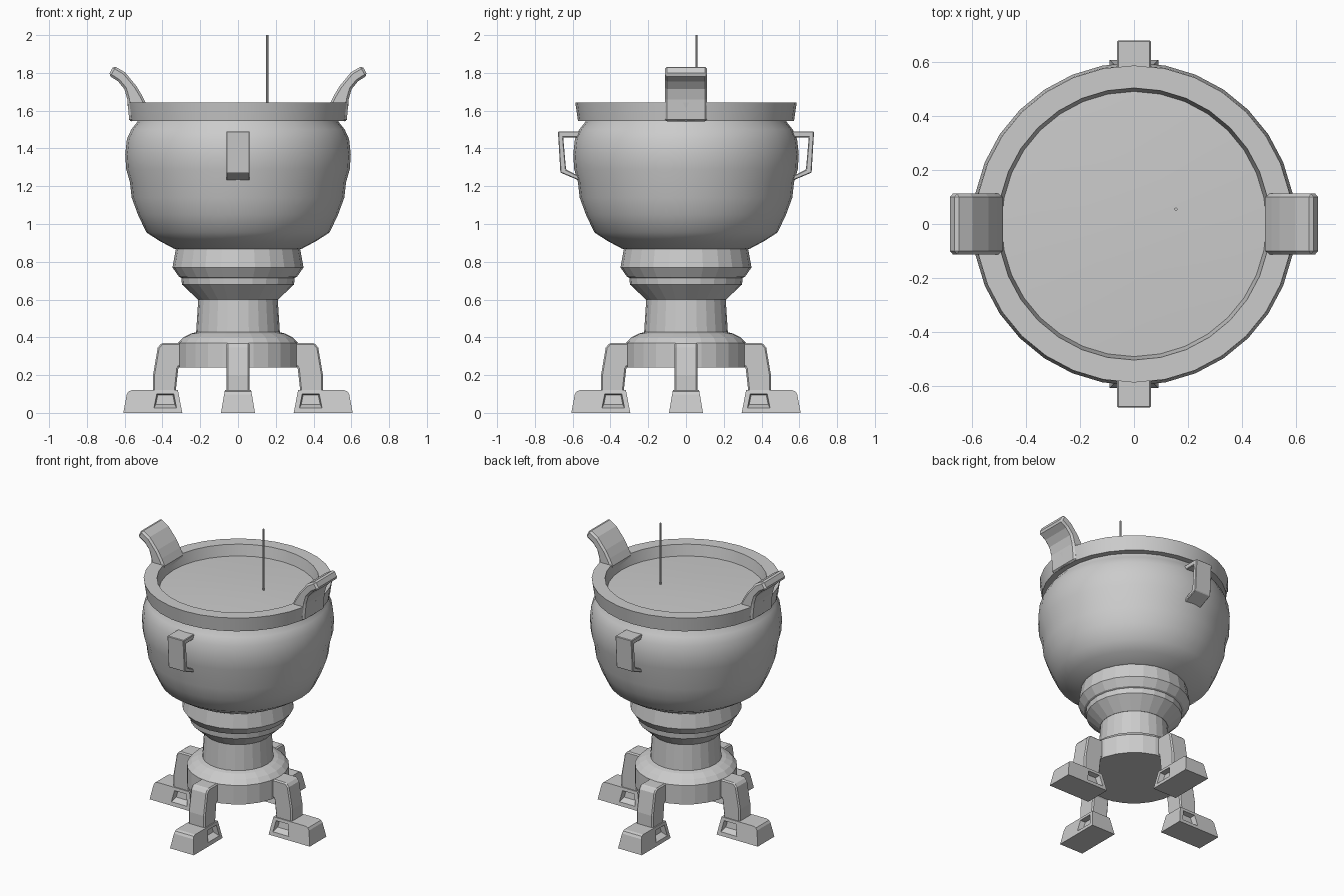
import bpy, bmesh
from math import sin, cos, pi, radians

if "Cube" in bpy.data.objects:
    bpy.data.objects.remove(bpy.data.objects["Cube"])


def finish(bm, name, smooth=None, turn=0.0):
    bmesh.ops.remove_doubles(bm, verts=bm.verts, dist=1e-5)
    bmesh.ops.recalc_face_normals(bm, faces=bm.faces)
    me = bpy.data.meshes.new(name)
    bm.to_mesh(me)
    bm.free()
    if smooth:
        for p in me.polygons:
            p.use_smooth = True
        me.set_sharp_from_angle(angle=radians(smooth))
    ob = bpy.data.objects.new(name, me)
    ob.rotation_euler.z = turn
    bpy.context.collection.objects.link(ob)
    return ob


def lathe(name, profile, sides, smooth=None):
    """Revolve (radius, z) points; ends are capped with flat polygons."""
    bm = bmesh.new()
    rings = [[bm.verts.new((r * cos(2 * pi * i / sides), r * sin(2 * pi * i / sides), z))
              for i in range(sides)] for r, z in profile]
    for a, b in zip(rings, rings[1:]):
        for i in range(sides):
            j = (i + 1) % sides
            bm.faces.new((a[i], a[j], b[j], b[i]))
    bm.faces.new(rings[0][::-1])
    bm.faces.new(rings[-1])
    return finish(bm, name, smooth)


def prism(name, profile, half, turn, bevel=0.0, smooth=None):
    """Side outline of (x, z) points, given width along y."""
    bm = bmesh.new()
    l, r = [[bm.verts.new((x, s * half, z)) for x, z in profile] for s in (-1, 1)]
    n = len(profile)
    bm.faces.new(l)
    bm.faces.new(r[::-1])
    for i in range(n):
        j = (i + 1) % n
        bm.faces.new((l[i], r[i], r[j], l[j]))
    ob = finish(bm, name, smooth, turn)
    if bevel:
        m = ob.modifiers.new("edge", "BEVEL")
        m.width, m.segments, m.limit_method = bevel, 1, "ANGLE"
        m.angle_limit = radians(50)
    return ob


def foot(name, turn):
    """Tapered block with a recessed window in both sides."""
    outer = [(0.295, 0), (0.607, 0), (0.585, 0.12), (0.318, 0.12)]
    window = [(0.325, 0.025), (0.445, 0.025), (0.43, 0.1), (0.34, 0.1)]
    deep = [(0.335, 0.045), (0.435, 0.045), (0.425, 0.095), (0.345, 0.095)]
    width = lambda z: 0.09 - 0.17 * z
    bm = bmesh.new()
    sides = []
    for s in (-1, 1):
        o, w, d = [[bm.verts.new((x, s * (width(z) - dy), z)) for x, z in loop]
                   for loop, dy in ((outer, 0), (window, 0), (deep, 0.035))]
        for a, b in ((o, w), (w, d)):
            for i in range(4):
                j = (i + 1) % 4
                bm.faces.new((a[i], a[j], b[j], b[i]))
        bm.faces.new(d)
        sides.append(o)
    a, b = sides
    for i in range(4):
        j = (i + 1) % 4
        bm.faces.new((a[i], a[j], b[j], b[i]))
    top_edge = bm.edges.get((a[2], b[2]))
    bmesh.ops.bevel(bm, geom=[top_edge], offset=0.022, segments=2, profile=0.5, affect="EDGES")
    return finish(bm, name, None, turn)


# stem: base disc, column and stepped collar
lathe("base_disc", [(0.318, 0.24), (0.318, 0.37), (0.29, 0.4), (0.25, 0.42), (0.21, 0.43)], 24)
lathe("column", [(0.222, 0.42), (0.21, 0.61)], 24)
lathe("collar", [(0.212, 0.6), (0.297, 0.68), (0.3, 0.715), (0.312, 0.72),
                 (0.347, 0.77), (0.327, 0.88)], 24)

# bowl
lathe("bowl", [(0.32, 0.865), (0.34, 0.87), (0.415, 0.91), (0.485, 0.955), (0.53, 1.05),
               (0.563, 1.14), (0.572, 1.22), (0.592, 1.29), (0.597, 1.37), (0.588, 1.45),
               (0.565, 1.5), (0.533, 1.54), (0.53, 1.56)], 32, 35)

# rim with the shallow lid surface inside it
lathe("rim_and_lid", [(0.52, 1.545), (0.572, 1.545), (0.586, 1.642), (0.503, 1.642),
                      (0.49, 1.567), (0.2, 1.582)], 32, 30)

# thin rod standing on the lid
bpy.ops.mesh.primitive_cylinder_add(vertices=8, radius=0.006, depth=0.43,
                                    location=(0.155, 0.055, 1.785))
bpy.context.object.name = "rod"

# curved ears on left and right
ear = [(0.575, 1.54), (0.586, 1.66), (0.602, 1.715), (0.635, 1.755), (0.686, 1.788),
       (0.658, 1.838), (0.598, 1.803), (0.538, 1.73), (0.508, 1.68), (0.485, 1.635), (0.51, 1.56)]
for name, turn in (("right_ear", 0), ("left_ear", pi)):
    prism(name, ear, 0.112, turn, 0.012)

# bracket handles on front and back
handle = [(0.56, 1.49), (0.678, 1.49), (0.665, 1.272), (0.56, 1.228),
          (0.56, 1.25), (0.635, 1.288), (0.65, 1.458), (0.56, 1.458)]
for name, turn in (("front_handle", -pi / 2), ("back_handle", pi / 2)):
    prism(name, handle, 0.062, turn, 0.004)

# four legs with feet
leg = [(0.28, 0.37), (0.405, 0.37), (0.425, 0.345), (0.45, 0.2), (0.45, 0.11),
       (0.33, 0.11), (0.316, 0.24), (0.28, 0.26)]
for i, side in enumerate(("right", "back", "left", "front")):
    prism(side + "_leg", leg, 0.062, i * pi / 2, 0.008)
    foot(side + "_foot", i * pi / 2)
